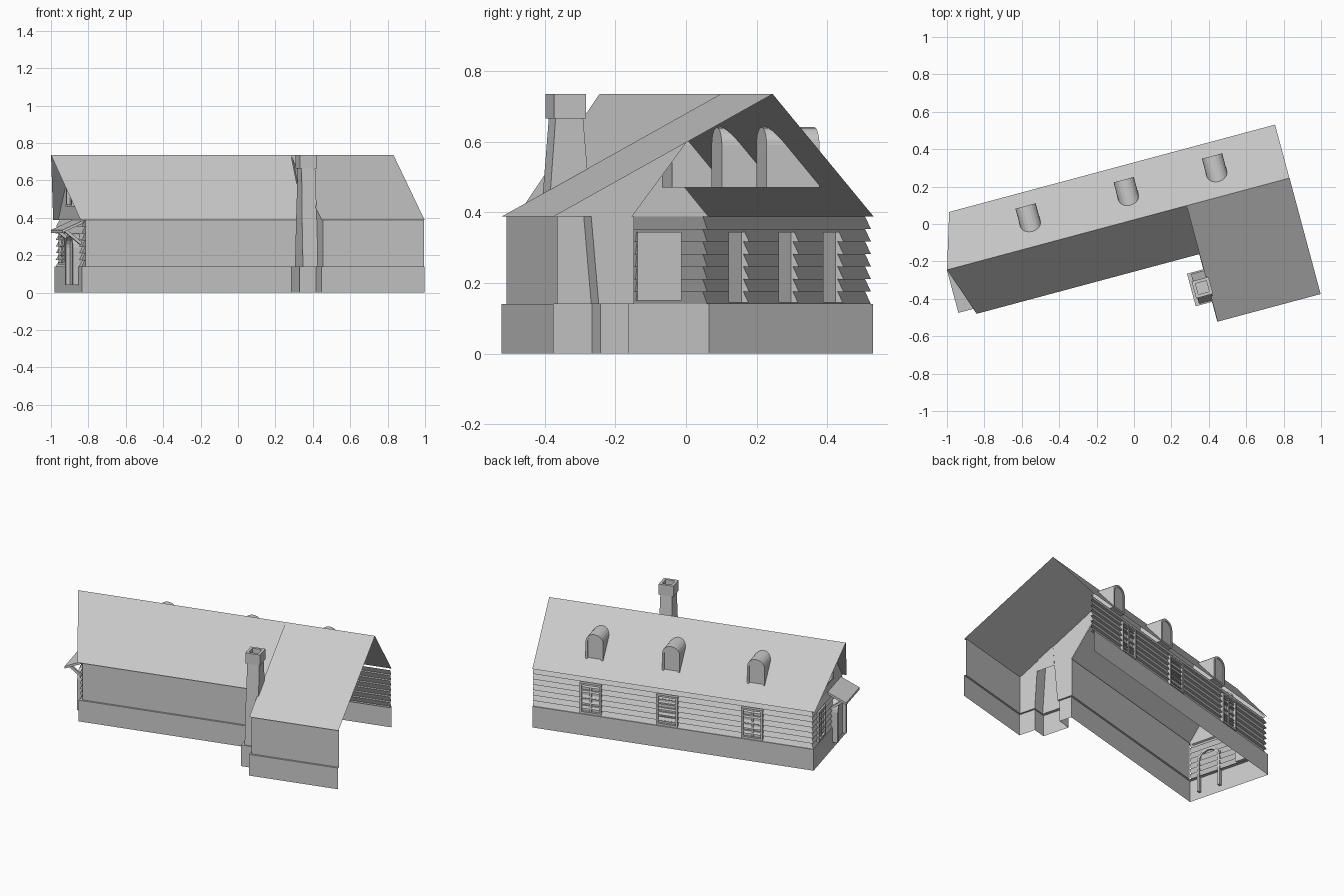
import bpy, bmesh, math
from mathutils import Matrix

if "Cube" in bpy.data.objects:
    bpy.data.objects.remove(bpy.data.objects["Cube"])

TURN = Matrix.Rotation(math.radians(15), 4, 'Z')   # whole house is turned 15 degrees
BASE, EAVE, RIDGE, RV = 0.14, 0.388, 0.735, 0.022


def mesh(name, verts, faces, fix=True):
    me = bpy.data.meshes.new(name)
    me.from_pydata([TURN @ Matrix.Translation(v).to_translation() for v in verts], [], faces)
    if fix:
        bm = bmesh.new()
        bm.from_mesh(me)
        bmesh.ops.recalc_face_normals(bm, faces=bm.faces)
        bm.to_mesh(me)
        bm.free()
    ob = bpy.data.objects.new(name, me)
    bpy.context.collection.objects.link(ob)
    return ob


def loft(name, levels):
    """Stack open plan outlines (points, z) into a strip surface."""
    n = len(levels[0][0])
    verts = [(u, v, z) for pts, z in levels for u, v in pts]
    faces = [(k * n + i, k * n + i + 1, (k + 1) * n + i + 1, (k + 1) * n + i)
             for k in range(len(levels) - 1) for i in range(n - 1)]
    return mesh(name, verts, faces, False)


def frustum(name, a, b, z0, z1, caps=True):
    """Box between two rectangles (u0, u1, v0, v1)."""
    verts = [(r[i], r[j], z) for r, z in ((a, z0), (b, z1)) for i, j in ((0, 2), (1, 2), (1, 3), (0, 3))]
    faces = [(i, (i + 1) % 4, 4 + (i + 1) % 4, 4 + i) for i in range(4)]
    if caps:
        faces += [(3, 2, 1, 0), (4, 5, 6, 7)]
    return mesh(name, verts, faces)


def box(name, u0, u1, v0, v1, z0, z1):
    r = (u0, u1, v0, v1)
    return frustum(name, r, r, z0, z1)


def arch(w, z0, spring, top, n=10):
    pts = [(-w / 2, z0)]
    pts += [(-w / 2 * math.cos(math.pi * i / n), spring + (top - spring) * math.sin(math.pi * i / n))
            for i in range(n + 1)]
    return pts + [(w / 2, z0)]


def on_back(c):
    return lambda w, d, z: (c + w, d, z)


def on_left(c):
    return lambda w, d, z: (d, c + w, z)


def prism(name, pts, place, d0, d1):
    n = len(pts)
    verts = [place(w, d, z) for d in (d0, d1) for w, z in pts]
    faces = [(i, (i + 1) % n, n + (i + 1) % n, n + i) for i in range(n)]
    mesh(name, verts, faces + [tuple(range(n)), tuple(range(n, 2 * n))])


def band(name, outer, inner, place, d0, d1):
    """Arched frame, open at its foot."""
    n = len(outer)
    verts = [place(w, d, z) for d in (d0, d1) for p in (outer, inner) for w, z in p]
    loops = (0, n, 3 * n, 2 * n)
    faces = [(a + i, a + i + 1, b + i + 1, b + i)
             for a, b in zip(loops, loops[1:] + loops[:1]) for i in range(n - 1)]
    mesh(name, verts, faces + [tuple(l + e for l in loops) for e in (0, n - 1)])


def casement(name, place, w, z0, z1, d0, d1, cols, rows, t=0.012):
    """Rectangular frame with glazing bars and a pane."""
    def bar(part, w0, w1, a, b, e0=d0, e1=d1):
        prism(name + part, [(w0, a), (w1, a), (w1, b), (w0, b)], place, e0, e1)
    for s in (-1, 1):
        bar("_jamb", s * w / 2 - t / 2, s * w / 2 + t / 2, z0, z1)
    for z in (z0, z1 - t):
        bar("_rail", -w / 2, w / 2, z, z + t)
    m = d0 + (d1 - d0) * 0.5
    e = d0 + (d1 - d0) * 0.8
    bar("_pane", -w / 2, w / 2, z0, z1, d0, m)
    for i in range(1, cols):
        x = -w / 2 + w * i / cols
        bar("_mullion", x - t / 2, x + t / 2, z0, z1, d0, e)
    for j in range(1, rows):
        z = z0 + (z1 - z0) * j / rows
        bar("_glazing_bar", -w / 2, w / 2, z - 0.003, z + 0.003, d0, e)


# stone base, ledge: one open outline that also wraps the chimney foot; right end is open
base = [(.866, .316), (-.93, .316), (-.93, -.246), (.295, -.246), (.295, -.33), (.205, -.33),
        (.205, -.51), (.295, -.51), (.295, -.62), (.866, -.62)]
wall0 = [(.866, .292), (-.908, .292), (-.908, -.234), (.307, -.234), (.307, -.338), (.225, -.338),
         (.225, -.502), (.307, -.502), (.307, -.608), (.866, -.608)]
wall1 = list(wall0)
for i, v in ((4, -.36), (5, -.36), (6, -.485), (7, -.485)):
    wall1[i] = (wall0[i][0], v)
loft("stone_base", [(base, 0), (base, BASE), (wall0, BASE)])

# plain front walls with the hollow tapered chimney breast
loft("front_walls", [(wall0[2:], BASE), (wall1[2:], EAVE)])

# lapped siding on the back and left walls
levels = []
for i in range(7):
    for o, k in ((.020, i), (.003, i + 1)):
        levels.append(([(.866, .29 + o), (-.906 - o, .29 + o), (-.906 - o, -.234)],
                       BASE + (EAVE - BASE) * k / 7))
loft("lapped_siding", levels)

# gable triangle and wing cheek
mesh("left_gable", [(-.912, -.24, EAVE), (-.912, .31, EAVE), (-.912, RV, RIDGE - .004)], [(0, 1, 2)], False)
mesh("wing_cheek", [(.305, -.61, EAVE), (.305, -.24, EAVE), (.305, RV, RIDGE - .002)], [(0, 1, 2)], False)

# thin roof sheets: back slope, main front slope with raked prow, long wing slope
mesh("back_roof", [(-1.029, RV, RIDGE), (.866, RV, RIDGE), (.866, .318, EAVE), (-.938, .318, EAVE)],
     [(0, 3, 2, 1)], False)
mesh("front_roof", [(-1.029, RV, RIDGE), (.30, RV, RIDGE), (.30, -.246, EAVE), (-.937, -.246, EAVE)],
     [(0, 1, 2, 3)][::-1], False)
mesh("wing_roof", [(.297, RV, RIDGE), (.867, RV, RIDGE), (.867, -.62, EAVE), (.297, -.62, EAVE)],
     [(3, 2, 1, 0)], False)

# dormers, and doors beneath them
for k, u in enumerate((-.535, .008, .497)):
    p = on_back(u)
    prism("dormer", arch(.112, .47, .59, .641), p, .088, .238)
    band("dormer_frame", arch(.112, .47, .59, .641), arch(.088, .47, .585, .627), p, .238, .243)
    casement("back_door", p, .125, BASE + .005, .345, .287, .317, 1 if k == 1 else 2, 7 if k == 1 else 4)

# left gable: upper arched window, side window, arched doorway
band("gable_window_frame", arch(.115, .465, .59, .65), arch(.09, .465, .585, .635), on_left(.022), -.93, -.905)
prism("gable_window_sill", [(-.06, .46), (.06, .46), (.06, .472), (-.06, .472)], on_left(.022), -.932, -.905)
casement("side_window", on_left(.165), .118, .15, .345, -.905, -.932, 2, 4)
band("doorway_frame", arch(.16, .04, .24, .315), arch(.132, .04, .24, .30), on_left(-.1), -.962, -.908)
prism("door_leaf", arch(.135, .04, .24, .302), on_left(-.1), -.94, -.932)

# sloping porch canopy with brackets
prof = [(-.907, .39), (-1.03, .335), (-1.03, .32), (-.907, .375)]
mesh("porch_canopy", [(u, v, z) for v in (-.216, .02) for u, z in prof],
     [(i, (i + 1) % 4, 4 + (i + 1) % 4, 4 + i) for i in range(4)] + [(0, 1, 2, 3), (4, 5, 6, 7)])
for v in (-.185, -.025):
    br = [(-.915, .27), (-.915, .25), (-1.01, .325), (-.995, .335)]
    mesh("canopy_bracket", [(u, v + d, z) for d in (-.007, .007) for u, z in br],
         [(i, (i + 1) % 4, 4 + (i + 1) % 4, 4 + i) for i in range(4)] + [(0, 1, 2, 3), (4, 5, 6, 7)])

# chimney shaft, hollow cap and flue
frustum("chimney_shaft", (.225, .307, -.485, -.36), (.228, .303, -.463, -.383), EAVE, .67, False)
cap = box("chimney_cap", .218, .312, -.47, -.376, .665, .735)
bm = bmesh.new()
bm.from_mesh(cap.data)
top = max(bm.faces, key=lambda f: f.calc_center_median().z)
bmesh.ops.inset_region(bm, faces=[top], thickness=.024)
hole = bmesh.ops.extrude_face_region(bm, geom=[top])
bmesh.ops.translate(bm, vec=(0, 0, -.05), verts=[g for g in hole["geom"] if isinstance(g, bmesh.types.BMVert)])
bmesh.ops.delete(bm, geom=[top] if top.is_valid else [], context='FACES')
bm.to_mesh(cap.data)
bm.free()
